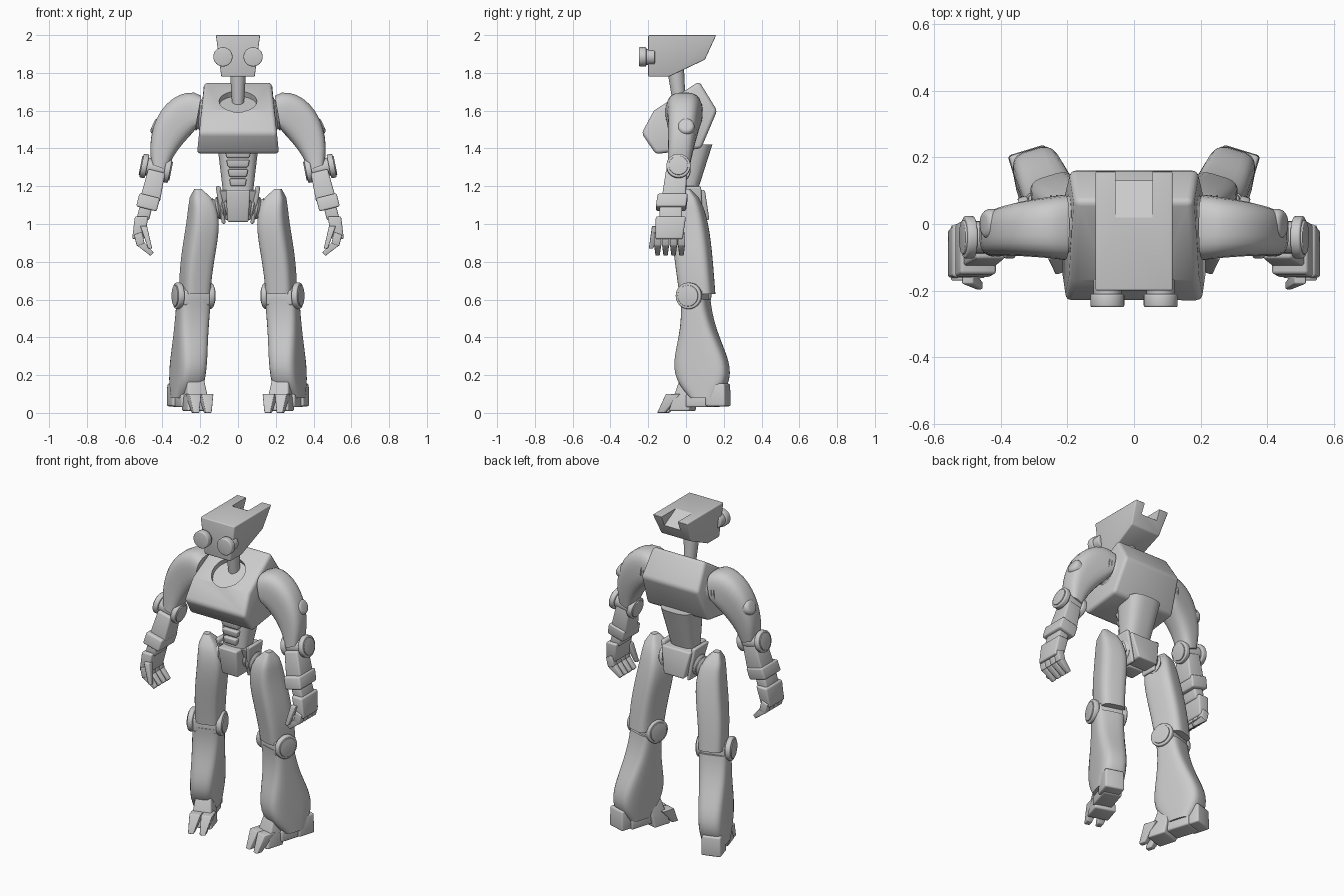
import bpy, bmesh
from math import sin, cos, pi, radians
from mathutils import Vector, Matrix

cube = bpy.data.objects.get("Cube")
if cube:
    bpy.data.objects.remove(cube, do_unlink=True)

grey = bpy.data.materials.new("light_grey")
grey.use_nodes = True
colour = (.6, .6, .6, 1)
grey.diffuse_color = colour
grey.node_tree.nodes["Principled BSDF"].inputs["Base Color"].default_value = colour

# Legs turn their toes inward
leg_yaw = -17
arm_lean = 14


def finish(name, mesh_data, mirror=False, bevel=0, cutter=None):
    """Make an object, apply its bevel and cut, shade it and mirror it across x."""
    bmesh.ops.recalc_face_normals(mesh_data, faces=mesh_data.faces)
    mesh = bpy.data.meshes.new(name)
    mesh_data.to_mesh(mesh)
    mesh_data.free()
    part = bpy.data.objects.new(name, mesh)
    bpy.context.collection.objects.link(part)
    mesh.materials.append(grey)
    bpy.ops.object.select_all(action='DESELECT')
    part.select_set(True)
    bpy.context.view_layer.objects.active = part
    if bevel:
        modifier = part.modifiers.new("bevel", 'BEVEL')
        modifier.width = bevel
        modifier.segments = 3
        modifier.limit_method = 'ANGLE'
        bpy.ops.object.modifier_apply(modifier="bevel")
    if cutter:
        modifier = part.modifiers.new("cut", 'BOOLEAN')
        modifier.operation = 'DIFFERENCE'
        modifier.solver = 'EXACT'
        modifier.object = cutter
        bpy.ops.object.modifier_apply(modifier="cut")
        bpy.data.objects.remove(cutter, do_unlink=True)
    bpy.ops.object.shade_smooth_by_angle(angle=radians(35))
    if mirror:
        part.modifiers.new("mirror", 'MIRROR')
    return part


def sweep(name, path, width, depth, tilt=lambda t: 0, power=3, sides=24, steps=12,
          yaw=0, mirror=True, bevel=0):
    """Skin superellipse sections along a path; every argument rule runs over t from 0 to 1."""
    mesh_data = bmesh.new()
    turn = Matrix.Rotation(radians(yaw), 3, 'Z')
    rings = []
    for step in range(steps + 1):
        t = step / steps
        lean = radians(tilt(t))
        ring = []
        for i in range(sides):
            angle = 2 * pi * (i + .5) / sides
            c, s = cos(angle), sin(angle)
            u = width(t) * abs(c) ** (2 / power) * (1 if c > 0 else -1)
            v = depth(t) * abs(s) ** (2 / power) * (1 if s > 0 else -1)
            offset = turn @ Vector((u * cos(lean), v, u * sin(lean)))
            ring.append(mesh_data.verts.new(path(t) + offset))
        rings.append(ring)
    for lower, upper in zip(rings, rings[1:]):
        for i in range(sides):
            j = (i + 1) % sides
            mesh_data.faces.new((lower[i], lower[j], upper[j], upper[i]))
    mesh_data.faces.new(rings[0])
    mesh_data.faces.new(rings[-1])
    return finish(name, mesh_data, mirror, bevel)


def line(start, end):
    return lambda t: Vector(start).lerp(Vector(end), t)


def block(name, top, bottom, half, grow=1, lean=0, yaw=0, mirror=True, bevel=.01):
    """Tapered box from top to bottom; half sizes at the top, multiplied by grow at the bottom."""
    corner = 2 ** .5
    size = lambda t: corner * (1 + (grow - 1) * t)
    return sweep(name, line(top, bottom), lambda t: half[0] * size(t), lambda t: half[1] * size(t),
                 lambda t: lean, power=2, sides=4, steps=1, yaw=yaw, mirror=mirror, bevel=bevel)


def disc(name, centre, axis, radius, depth, mirror=True, bevel=.006):
    mesh_data = bmesh.new()
    aim = Vector(axis).to_track_quat('Z', 'Y').to_matrix().to_4x4()
    bmesh.ops.create_cone(mesh_data, cap_ends=True, segments=32, radius1=radius, radius2=radius,
                          depth=depth, matrix=Matrix.Translation(centre) @ aim)
    return finish(name, mesh_data, mirror, bevel)


def prism(name, outline, half_width, bevel=0, cutter=None):
    """Extrude a (y, z) side outline across x."""
    mesh_data = bmesh.new()
    left, right = [[mesh_data.verts.new((side * half_width(z), y, z)) for y, z in outline]
                   for side in (1, -1)]
    mesh_data.faces.new(left)
    mesh_data.faces.new(right)
    for i in range(len(outline)):
        j = (i + 1) % len(outline)
        mesh_data.faces.new((left[i], left[j], right[j], right[i]))
    return finish(name, mesh_data, False, bevel, cutter)


def hinge(name, centre, axis, radius, reach):
    """Joint made of a pin with a stepped disc on each end."""
    centre, axis = Vector(centre), Vector(axis).normalized()
    disc(name + "_pin", centre, axis, radius * .75, reach * 2)
    for end, side in (("outer", 1), ("inner", -1)):
        disc(f"{name}_{end}_disc", centre + axis * reach * side, axis, radius, .03)
        disc(f"{name}_{end}_cap", centre + axis * (reach + .016) * side, axis, radius * .8, .01,
             bevel=.003)


def bellows(name, start, end, radius, lean):
    ribs = 10
    ribbed = lambda t: radius - .012 * (round(t * ribs) % 2)
    sweep(name, line(start, end), ribbed, ribbed, lambda t: lean, power=2, steps=ribs)


# Head with a notch between two ears
notch = prism("notch_cutter", [(.02, 2.1), (.02, 2), (.2, 1.9), (.2, 2.1)], lambda z: .055)
notch.hide_render = True
prism("head", [(-.2, 2), (.16, 2), (.1, 1.87), (-.09, 1.78), (-.2, 1.78)],
      lambda z: .117 - .13 * (2 - z), bevel=.006, cutter=notch)
disc("eye_barrel", centre=(.08, -.2, 1.885), axis=(0, -1, 0), radius=.042, depth=.07)
disc("eye_rim", centre=(.08, -.23, 1.885), axis=(0, -1, 0), radius=.051, depth=.04)

# Neck and chest with a collar recess
sweep("neck", line((0, -.055, 1.82), (0, -.03, 1.58)), lambda t: .044 - .016 * t,
      lambda t: .045 - .014 * t, power=2, mirror=False)
collar = disc("collar_cutter", centre=(0, -.1, 1.66), axis=(0, -.5, .85), radius=.1, depth=.08,
              mirror=False, bevel=0)
collar.hide_render = True
prism("chest", [(-.16, 1.37), (-.235, 1.48), (-.17, 1.6), (.07, 1.755), (.165, 1.6), (.08, 1.4)],
      lambda z: .204 - .1 * (z - 1.5), bevel=.02, cutter=collar)

# Waist, stomach plates and pelvis
sweep("waist", line((0, 0, 1.17), (0, .04, 1.42)), lambda t: .08 + .03 * t,
      lambda t: .06 + .04 * t, mirror=False)
for i in range(4):
    z, width = 1.37 - .05 * i, .07 - .008 * i
    block("stomach_plate", top=(0, -.045, z + .02), bottom=(0, -.045, z - .02),
          half=(width, .04), grow=.85, mirror=False, bevel=.008)
block("pelvis", top=(0, .02, 1.18), bottom=(0, .07, 1.02), half=(.1, .08), grow=.68, mirror=False)
block("pelvis_front", top=(0, -.05, 1.18), bottom=(0, -.03, 1.01), half=(.065, .06), grow=.85,
      mirror=False)
block("pelvis_wing", top=(.105, .01, 1.2), bottom=(.075, .04, 1), half=(.014, .07), grow=.7)

# Ribbed joints
bellows("hip_bellows", start=(.06, .02, 1.1), end=(.17, .02, 1.06), radius=.062, lean=80)
bellows("shoulder_bellows", start=(.16, 0, 1.58), end=(.25, 0, 1.58), radius=.088, lean=95)

# Upper arms sweep out of the shoulder and down to the elbow
sweep("upper_arm",
      path=lambda t: Vector((.21 + .205 * sin(pi / 2 * t), -.01 - .03 * t * t,
                             1.3 + .29 * cos(pi / 2 * t))),
      width=lambda t: .09 - .045 * t + .042 * sin(pi * t ** .7),
      depth=lambda t: .098 - .04 * t,
      tilt=lambda t: 100 - 80 * t)
disc("arm_bump", centre=(.42, 0, 1.51), axis=(.9, 0, .4), radius=.045, depth=.07, bevel=.02)
hinge("elbow", centre=(.435, -.04, 1.295), axis=(1, 0, .2), radius=.064, reach=.062)

# Forearms and hands
block("forearm", top=(.43, -.05, 1.28), bottom=(.465, -.065, 1.13), half=(.046, .055), grow=1.15,
      lean=arm_lean)
block("cuff", top=(.467, -.07, 1.15), bottom=(.485, -.08, 1.08), half=(.056, .08),
      lean=arm_lean)
block("wrist", top=(.485, -.08, 1.1), bottom=(.505, -.08, 1.02), half=(.034, .06))
block("palm", top=(.51, -.08, 1.04), bottom=(.528, -.09, .92), half=(.036, .08), grow=.9)
for i in range(4):
    y = -.15 + .042 * i
    block("finger_base", top=(.53, y, .95), bottom=(.515, y, .89), half=(.022, .02),
          lean=-20, bevel=.005)
    block("finger_tip", top=(.52, y, .9), bottom=(.455, y, .84), half=(.02, .019), grow=.6,
          lean=-45, bevel=.004)
block("thumb", top=(.5, -.16, .99), bottom=(.465, -.185, .87), half=(.018, .02), grow=.6,
      bevel=.005)

# Thighs are rounded off towards the hip
round_off = lambda t: (1.04 - t ** 4) ** .5
thigh_line = line((.229, .06, .63), (.212, 0, 1.185))
sweep("thigh", path=lambda t: thigh_line(t) - Vector((.03 * sin(pi * t * t), 0, 0)),
      width=lambda t: (.071 + .018 * t) * round_off(t),
      depth=lambda t: (.088 + .015 * t) * round_off(t), yaw=leg_yaw, power=4)

# Knees
across = (cos(radians(leg_yaw)), sin(radians(leg_yaw)), 0)
hinge("knee", centre=(.235, .04, .62), axis=across, radius=.07, reach=.085)
block("knee_band", top=(.232, .045, .65), bottom=(.235, .045, .57), half=(.072, .062), yaw=leg_yaw)

# Shins flare out like a bell and close in above the foot
sweep("shin", path=line((.234, .05, .6), (.278, .1, .08)), width=lambda t: .086 - .014 * t,
      depth=lambda t: .07 + .074 * sin(pi * t * t), yaw=leg_yaw, power=4, steps=16)

# Feet with a heel and two pointed toes
block("heel", top=(.308, .17, .155), bottom=(.308, .17, .035), half=(.056, .052), grow=1.05,
      yaw=leg_yaw)
block("sole", top=(.27, .09, .1), bottom=(.27, .09, .03), half=(.056, .08), yaw=leg_yaw)
block("foot", top=(.235, .02, .19), bottom=(.22, -.02, .01), half=(.045, .04), grow=1.45,
      yaw=leg_yaw)
for name, x, y in (("inner_toe", .16, -.11), ("outer_toe", .225, -.13)):
    block(name, top=(x + .012, y + .07, .1), bottom=(x, y, 0), half=(.033, .04), grow=.5,
          yaw=leg_yaw, bevel=.005)
